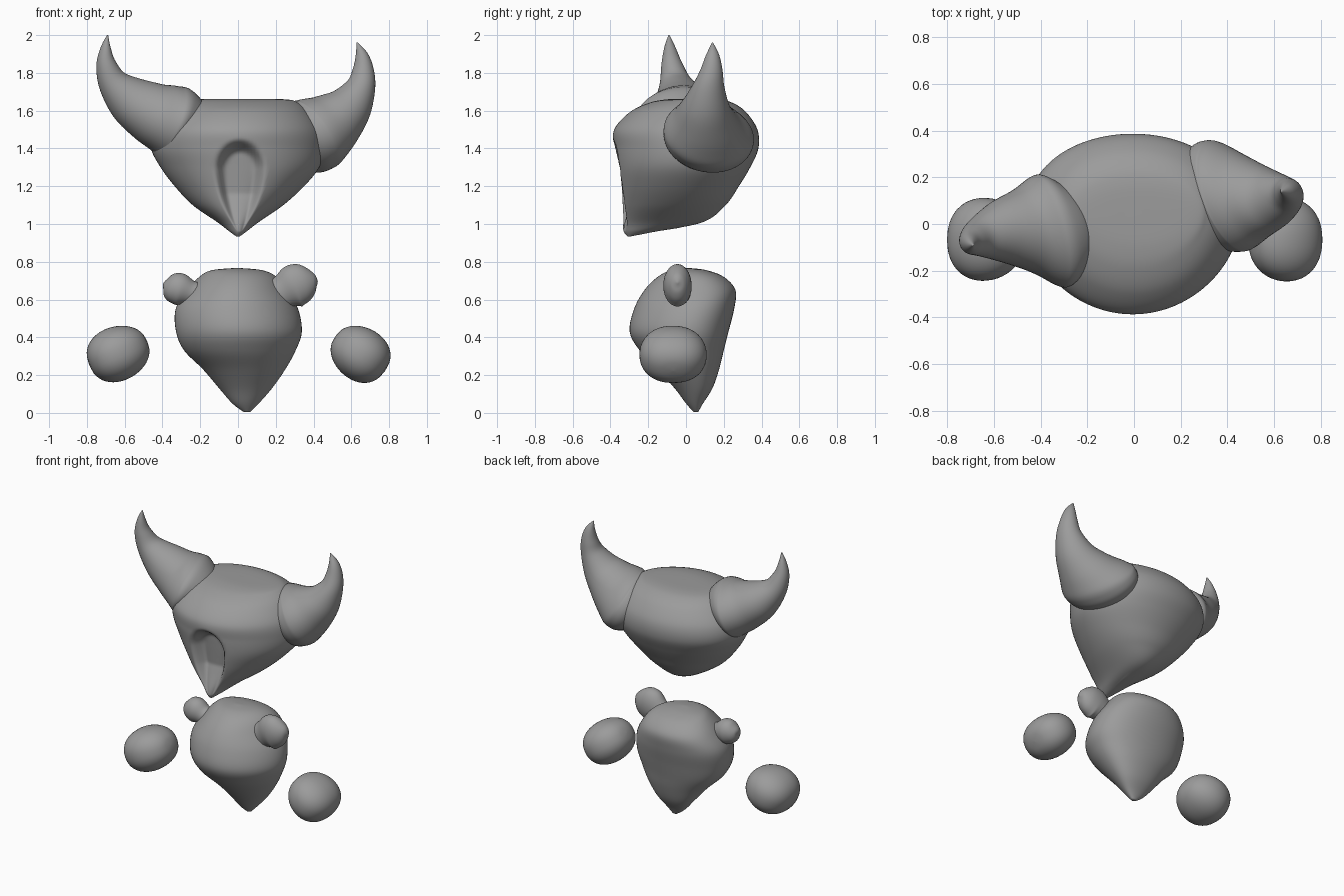
import bpy, bmesh, math
from mathutils import Vector

grey = bpy.data.materials.new("dark_grey")
grey.diffuse_color = (0.33, 0.33, 0.33, 1)


def spline(rows, sub):
    """Catmull-Rom interpolation of the cross-section rows."""
    out = []
    n = len(rows)
    for i in range(n - 1):
        p0, p1, p2, p3 = (rows[max(0, min(n - 1, i + k))] for k in (-1, 0, 1, 2))
        for s in range(sub):
            t = s / sub
            out.append([0.5 * (2 * b + (c - a) * t + (2 * a - 5 * b + 4 * c - d) * t * t
                               + (3 * b - a - 3 * c + d) * t ** 3)
                        for a, b, c, d in zip(p0, p1, p2, p3)])
    out.append(list(rows[-1]))
    return out


def loft(name, rows, seg=48, sub=6, side=(0, 1, 0), upright=False, power=1.0, skew=0, warp=None):
    """Skin of ellipses; row = x, y, z, radius across, radius along 'side'.
    skew moves the widest points back, as a share of the depth."""
    rows = spline(rows, sub)
    v_dir = Vector(side).normalized()
    bm = bmesh.new()
    rings = []
    for i, (x, y, z, ru, rv) in enumerate(rows):
        if upright:
            u_dir = Vector((1, 0, 0))
        else:
            a, b = rows[max(i - 2, 0)], rows[min(i + 2, len(rows) - 1)]
            t = Vector((b[0] - a[0], 0, b[2] - a[2]))
            u_dir = v_dir.cross(t).normalized()
        ring = []
        for k in range(seg):
            ang = 2 * math.pi * k / seg
            c, s = math.cos(ang), math.sin(ang)
            c = math.copysign(abs(c) ** power, c)
            s = math.copysign(abs(s) ** power, s) + skew * c * c
            p = Vector((x, y, z)) + u_dir * c * max(ru, .002) + v_dir * s * max(rv, .002)
            ring.append(bm.verts.new(warp(p) if warp else p))
        rings.append(ring)
    for r0, r1 in zip(rings, rings[1:]):
        for k in range(seg):
            j = (k + 1) % seg
            bm.faces.new((r0[k], r0[j], r1[j], r1[k]))
    bm.faces.new(rings[0])
    bm.faces.new(rings[-1])
    bmesh.ops.recalc_face_normals(bm, faces=bm.faces)
    for f in bm.faces:
        f.smooth = True
    me = bpy.data.meshes.new(name)
    bm.to_mesh(me)
    bm.free()
    me.materials.append(grey)
    ob = bpy.data.objects.new(name, me)
    bpy.context.collection.objects.link(ob)
    return ob


def span_rows(spans):
    """z, x range, y range -> loft rows."""
    return [((a + b) / 2, (c + d) / 2, z, (b - a) / 2, (d - c) / 2) for z, a, b, c, d in spans]


def face_hollow(p):
    """Press an arched hollow, narrowing to the chin, into the front."""
    if p.y < -0.05 and 0.96 < p.z < 1.5:
        k = min(1, max(0.03, (p.z - 0.94) / 0.38))
        w = 0.14 * (1 - (1 - k) ** 2)
        s = math.hypot((p.x - 0.01) / w, max(0, p.z - 1.29) / 0.165)
        t = min(1, max(0, (1 - s) / 0.5))
        p.y += 0.085 * t * t * (3 - 2 * t) * min(1, (p.z - 0.96) / 0.2)
    return p


# hood / head
loft("head", span_rows([
    (0.935, -.01, .01, -.31, -.29), (0.96, -.045, .045, -.33, -.16),
    (1.01, -.11, .11, -.345, .09), (1.10, -.24, .24, -.355, .21),
    (1.20, -.335, .35, -.365, .28), (1.30, -.41, .43, -.375, .34),
    (1.40, -.46, .455, -.383, .383), (1.50, -.45, .44, -.38, .378),
    (1.59, -.38, .38, -.30, .32), (1.64, -.31, .32, -.20, .25),
    (1.66, -.22, .25, -.10, .17), (1.663, -.01, .01, .02, .04)]),
    seg=160, sub=9, upright=True, skew=.09, warp=face_hollow)

# horns with a lipped base, necks sunk into the head
loft("horn_left", [
    (-.22, -.03, 1.46, .13, .15), (-.30, -.03, 1.518, .175, .215),
    (-.345, -.03, 1.543, .193, .248), (-.385, -.03, 1.56, .184, .238),
    (-.465, -.03, 1.595, .162, .185), (-.57, -.035, 1.66, .130, .135),
    (-.66, -.055, 1.75, .082, .085), (-.698, -.075, 1.85, .052, .055),
    (-.70, -.085, 1.935, .026, .03), (-.69, -.09, 2.0, .003, .003)],
    side=(-.26, 1, 0))
loft("horn_right", [
    (.25, .09, 1.40, .13, .16), (.33, .11, 1.44, .19, .235),
    (.385, .12, 1.467, .205, .252), (.425, .12, 1.49, .2, .24),
    (.505, .115, 1.545, .165, .185), (.59, .11, 1.625, .122, .13),
    (.65, .12, 1.73, .078, .085), (.663, .135, 1.82, .055, .058),
    (.655, .14, 1.895, .033, .035), (.63, .14, 1.96, .003, .003)],
    side=(-.37, 1, 0))

# teardrop body
loft("body", span_rows([
    (.005, .03, .065, .04, .065), (.05, -.03, .11, 0, .09), (.13, -.10, .18, -.06, .14),
    (.23, -.185, .25, -.15, .175), (.33, -.285, .305, -.245, .20), (.43, -.328, .338, -.298, .225),
    (.55, -.33, .318, -.275, .255), (.65, -.27, .26, -.22, .262), (.72, -.205, .205, -.15, .20),
    (.755, -.14, .13, -.08, .11), (.767, -.02, .01, 0, .02)]), seg=64, upright=True, skew=.18)

# shoulder stubs
loft("shoulder_left", [
    (-.20, -.02, .62, .07, .06), (-.25, -.02, .635, .065, .062), (-.31, -.02, .655, .085, .075),
    (-.36, -.02, .66, .07, .062), (-.39, -.02, .665, .035, .035), (-.397, -.02, .665, .004, .004)])
loft("shoulder_right", [
    (.18, -.04, .60, .09, .06), (.24, -.04, .64, .09, .065), (.30, -.045, .672, .115, .075),
    (.36, -.045, .683, .095, .066), (.405, -.045, .69, .05, .038), (.422, -.045, .69, .004, .004)])


def hand(name, a, b, ru, rv):
    """Blunt pebble between two end points, fuller towards the second."""
    a, b = Vector(a), Vector(b)
    rows = []
    for i in range(13):
        ang = math.pi * i / 12
        t = (1 - math.cos(ang)) / 2
        r = max(math.sin(ang), 0) ** 0.85 * (0.9 + 0.12 * t)
        rows.append((*a.lerp(b, t), ru * r, rv * r))
    loft(name, rows, sub=2, power=.9)


# floating hands
hand("hand_left", (-.48, -.063, .378), (-.787, -.068, .252), .15, .185)
hand("hand_right", (.515, -.07, .405), (.778, -.067, .222), .147, .185)
